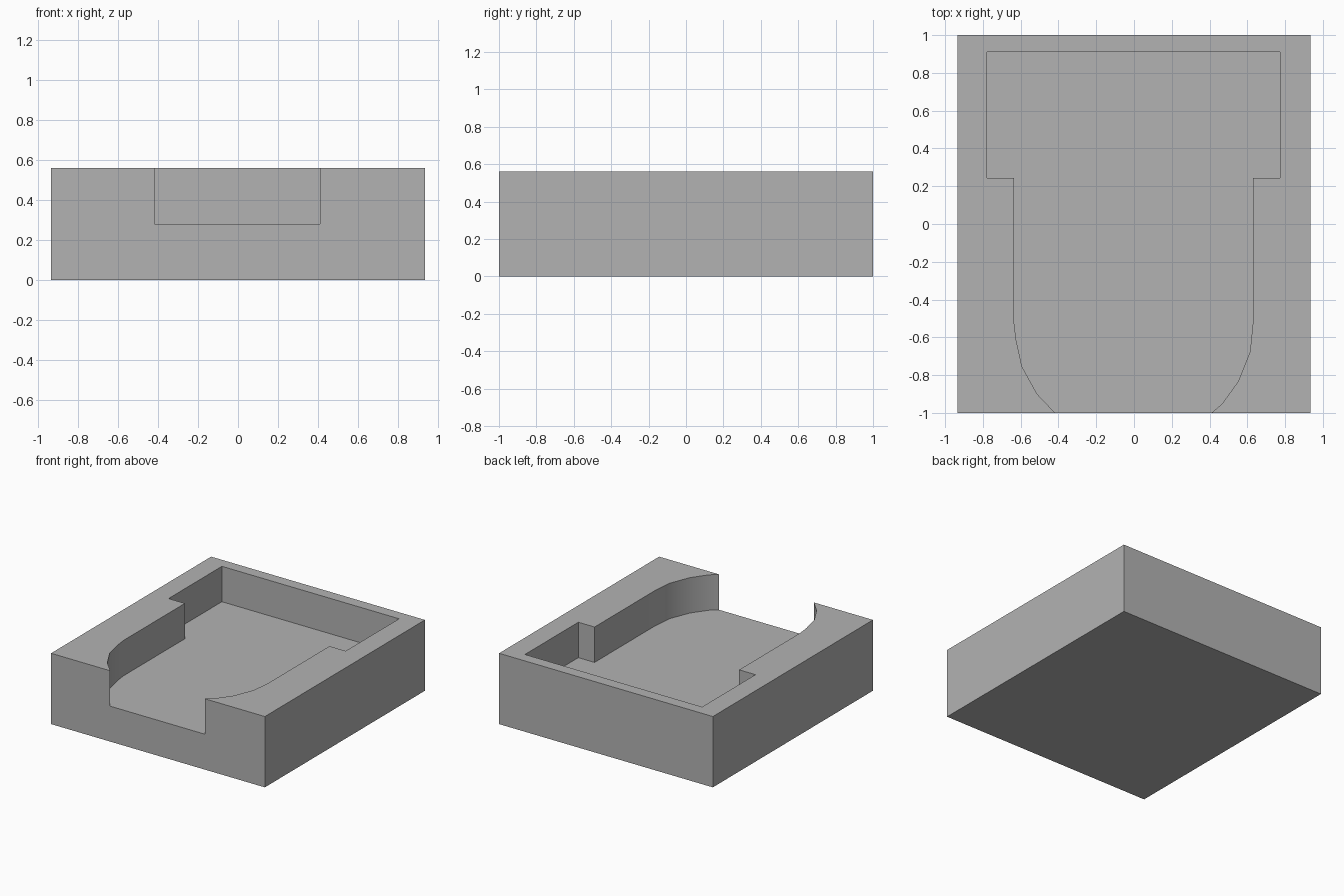
import bpy, bmesh

cube = bpy.data.objects.get("Cube")
if cube:
    bpy.data.objects.remove(cube, do_unlink=True)

HEIGHT, FLOOR = 0.56, 0.28

grey = bpy.data.materials.new("plain grey")
grey.use_nodes = True
colour = (0.45, 0.45, 0.45, 1)
grey.diffuse_color = colour
grey.node_tree.nodes["Principled BSDF"].inputs["Base Color"].default_value = colour


def prism(name, outline, bottom, top):
    """Extrude a flat outline upward into a closed solid."""
    bm = bmesh.new()
    face = bm.faces.new([bm.verts.new((x, y, bottom)) for x, y in outline])
    moved = bmesh.ops.extrude_face_region(bm, geom=[face])["geom"]
    verts = [v for v in moved if isinstance(v, bmesh.types.BMVert)]
    bmesh.ops.translate(bm, vec=(0, 0, top - bottom), verts=verts)
    bmesh.ops.recalc_face_normals(bm, faces=bm.faces)
    mesh = bpy.data.meshes.new(name)
    bm.to_mesh(mesh)
    bm.free()
    mesh.materials.append(grey)
    obj = bpy.data.objects.new(name, mesh)
    bpy.context.collection.objects.link(obj)
    return obj


# Solid outer block
block = prism("recessed_block",
              [(-0.935, -1), (0.935, -1), (0.935, 1), (-0.935, 1)], 0, HEIGHT)

# Pocket outline: wide rear bay, straight channel, curved mouth open at the front
right_curve = [(-0.635, -0.52), (-0.624, -0.614), (-0.593, -0.755),
               (-0.513, -0.9), (-0.418, -1), (-0.418, -1.1)]
left_curve = [(0.41, -1.1), (0.41, -1), (0.466, -0.952), (0.55, -0.836),
              (0.614, -0.677), (0.63, -0.52)]
rear_bay = [(0.63, 0.243), (0.772, 0.243), (0.772, 0.91),
            (-0.778, 0.91), (-0.778, 0.243), (-0.635, 0.243)]
cutter = prism("pocket_cutter", right_curve + left_curve + rear_bay,
               FLOOR, HEIGHT + 0.1)
cutter.hide_render = True

# Carve the pocket, then discard the cutter
cut = block.modifiers.new("pocket", "BOOLEAN")
cut.operation = "DIFFERENCE"
cut.solver = "EXACT"
cut.object = cutter
bpy.ops.object.select_all(action="DESELECT")
block.select_set(True)
bpy.context.view_layer.objects.active = block
bpy.ops.object.modifier_apply(modifier=cut.name)
bpy.data.objects.remove(cutter, do_unlink=True)

# Smooth the curved mouth while keeping the corners crisp
bpy.ops.object.shade_smooth_by_angle(angle=0.52)
